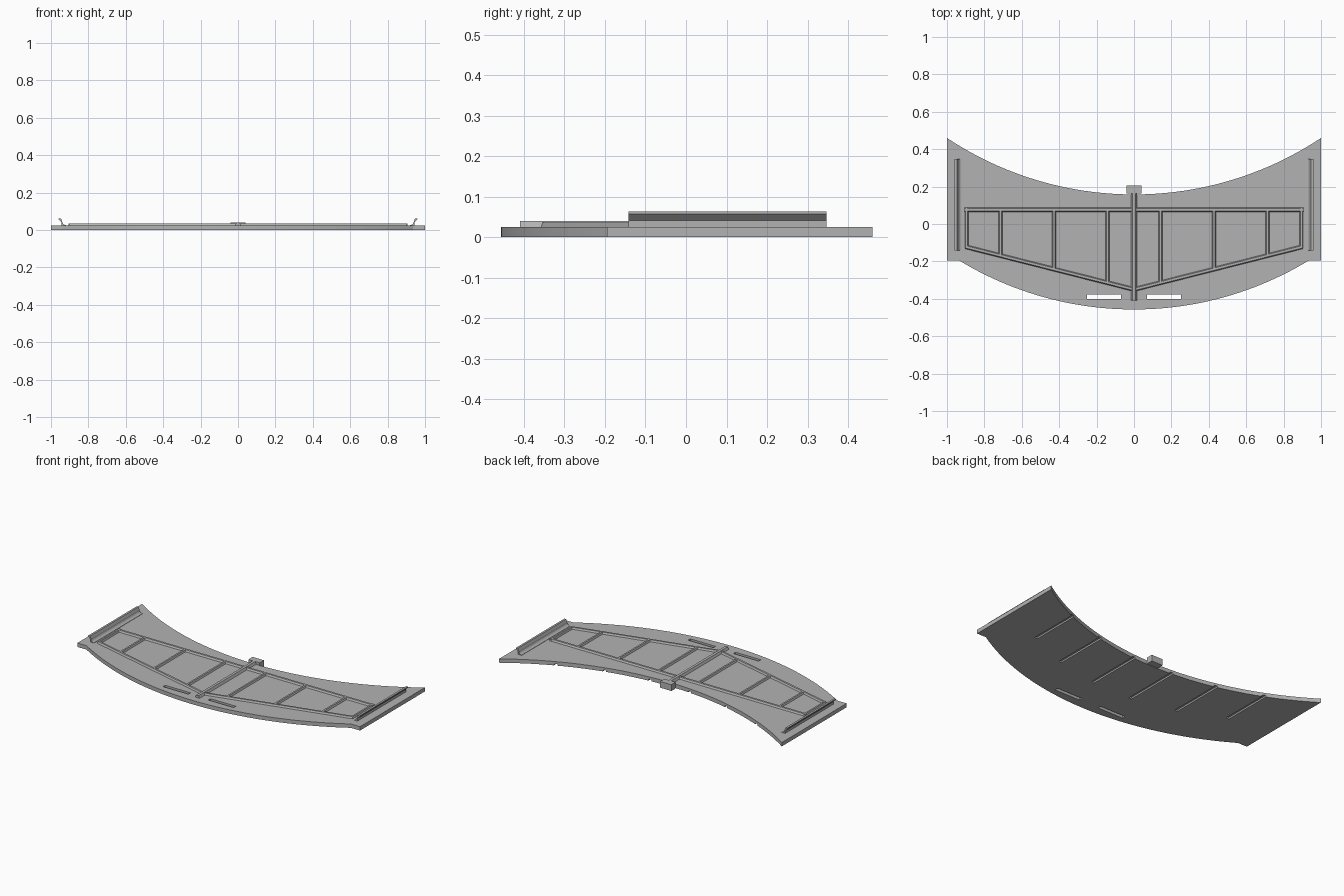
import bpy, bmesh, math
from mathutils import Vector

cube = bpy.data.objects.get("Cube")
if cube:
    bpy.data.objects.remove(cube, do_unlink=True)

grey = bpy.data.materials.new("plain grey")
grey.use_nodes = True
grey.diffuse_color = (0.45, 0.45, 0.45, 1)
grey.node_tree.nodes["Principled BSDF"].inputs["Base Color"].default_value = grey.diffuse_color

THICK = 0.025


def finish(name, bm):
    bmesh.ops.recalc_face_normals(bm, faces=bm.faces)
    mesh = bpy.data.meshes.new(name)
    bm.to_mesh(mesh)
    bm.free()
    mesh.materials.append(grey)
    ob = bpy.data.objects.new(name, mesh)
    bpy.context.collection.objects.link(ob)
    return ob


def prism(bm, points, offset):
    """Extrude a closed outline of 3D points along an offset."""
    face = bm.faces.new([bm.verts.new(p) for p in points])
    out = bmesh.ops.extrude_face_region(bm, geom=[face])
    moved = [g for g in out["geom"] if isinstance(g, bmesh.types.BMVert)]
    bmesh.ops.translate(bm, verts=moved, vec=offset)


def box(bm, x0, x1, y0, y1, z0, z1):
    prism(bm, [(x0, y0, z0), (x1, y0, z0), (x1, y1, z0), (x0, y1, z0)], (0, 0, z1 - z0))


def arc(half, y_mid, y_end, steps=48):
    """Shallow circular arc from -half to +half, lowest in the middle."""
    sag = y_end - y_mid
    r = (half * half + sag * sag) / (2 * sag)
    a = math.asin(half / r)
    angles = [-a + 2 * a * i / steps for i in range(steps + 1)]
    return [(r * math.sin(t), y_mid + r * (1 - math.cos(t)), 0) for t in angles]


def bar(name, start, end, width, top):
    """Raised bar with sloping flanks, lying on the plate."""
    p, q = Vector((*start, 0)), Vector((*end, 0))
    side = (q - p).normalized().cross(Vector((0, 0, 1))) * width / 2
    low, high = Vector((0, 0, THICK - 0.002)), Vector((0, 0, top))
    bm = bmesh.new()
    prism(bm, [p - side + low, p + side + low, p + side * 0.5 + high, p - side * 0.5 + high], q - p)
    return finish(name, bm)


# Curved base plate
bm = bmesh.new()
front = arc(0.935, -0.457, -0.195)
back = arc(1, 0.158, 0.46)
prism(bm, [(-1, -0.195, 0)] + front + [(1, -0.195, 0)] + back[::-1], (0, 0, THICK))
plate = finish("base_plate", bm)

# Two through slots, and grooves under the plate that run out at the back edge
bm = bmesh.new()
for s in (-1, 1):
    a, b = sorted((s * 0.07, s * 0.25))
    box(bm, a, b, -0.4, -0.378, -0.1, 0.1)
    for x, y in ((0.14, -0.2), (0.43, -0.14), (0.71, -0.02)):
        box(bm, s * x - 0.01, s * x + 0.01, y, 0.5, -0.1, 0.01)
cutter = finish("slot_cutter", bm)
cutter.hide_render = True
cut = plate.modifiers.new("slots", "BOOLEAN")
cut.operation = "DIFFERENCE"
cut.solver = "EXACT"
cut.object = cutter
bpy.context.view_layer.objects.active = plate
bpy.ops.object.modifier_apply(modifier=cut.name)
bpy.data.objects.remove(cutter, do_unlink=True)

# Raised frame: spar, rails and ribs
bar("centre_spar", (0, -0.41), (0, 0.18), 0.034, 0.04)
bar("back_rail", (-0.905, 0.077), (0.905, 0.077), 0.027, 0.036)
for s, label in ((-1, "right"), (1, "left")):
    bar(label + "_front_rail", (0, -0.35), (s * 0.9, -0.122), 0.024, 0.036)
    bar(label + "_end_bar", (s * 0.895, -0.128), (s * 0.895, 0.088), 0.02, 0.036)
    for i, x in enumerate((0.142, 0.427, 0.713)):
        bar(f"{label}_rib_{i + 1}", (s * x, -0.348 + 0.253 * x), (s * x, 0.077), 0.022, 0.036)

# Hub block behind the plate
bm = bmesh.new()
box(bm, -0.04, 0.04, 0.162, 0.205, 0.0, 0.04)
finish("hub_block", bm)

# Lipped end rails with a concave inner foot
for s, label in ((-1, "right"), (1, "left")):
    outline = [(0.944, 0.023), (0.944, 0.041), (0.96, 0.057), (0.96, 0.063), (0.947, 0.063)]
    for i in range(7):
        t = math.radians(15 * i)
        outline.append((0.92 + 0.02 * math.cos(t), 0.047 - 0.02 * math.sin(t)))
    outline.append((0.92, 0.023))
    bm = bmesh.new()
    prism(bm, [(s * x, -0.142, z) for x, z in outline], (0, 0.489, 0))
    finish(label + "_end_rail", bm)
